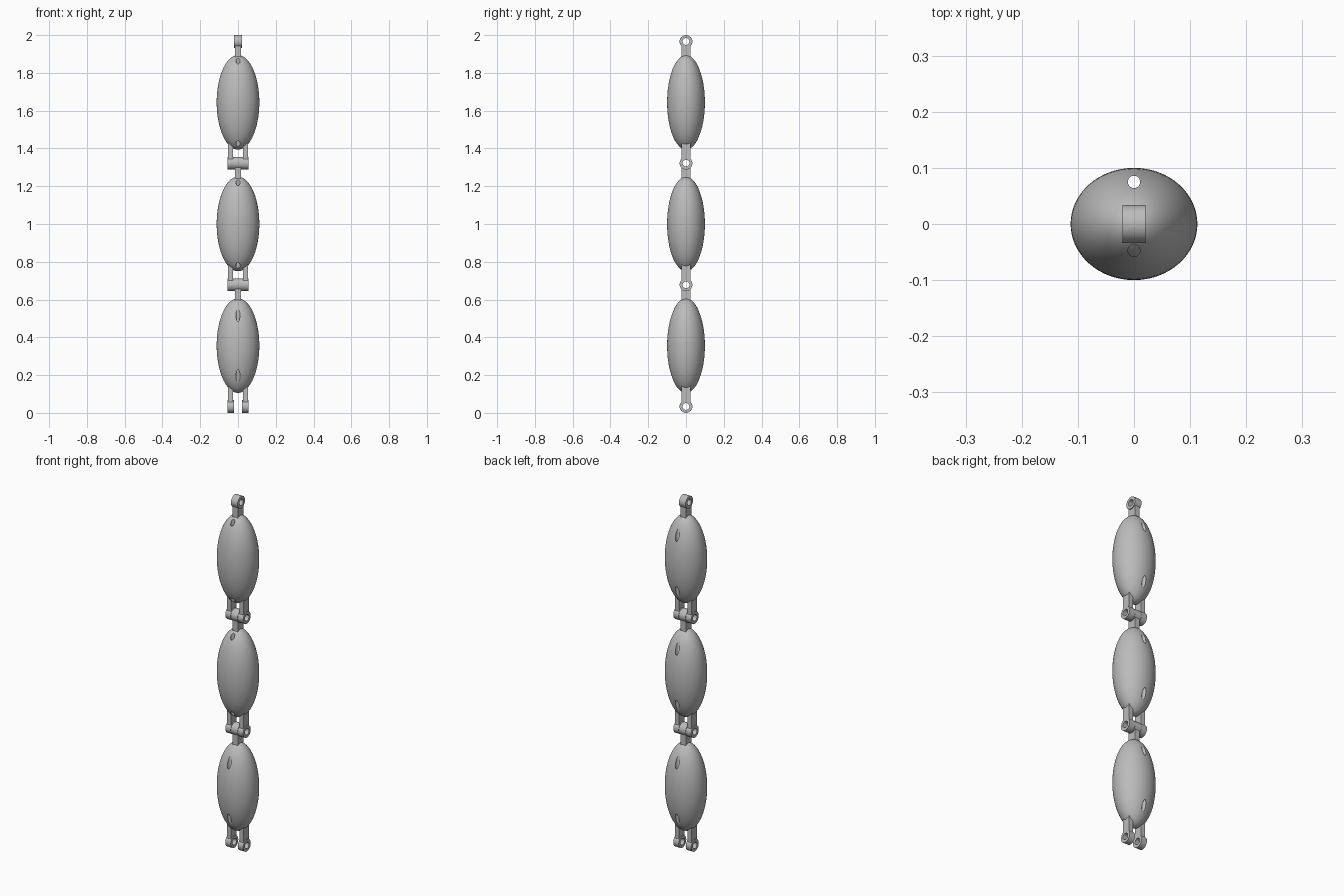
import bpy, bmesh, math
from mathutils import Matrix, Vector

if "Cube" in bpy.data.objects:
    bpy.data.objects.remove(bpy.data.objects["Cube"])

PITCH = 0.644          # distance between hinge axes
FIRST_EYE = 0.034      # height of the lowest hinge axis
EYE_R, BORE_R, HOLE_R = 0.034, 0.018, 0.011

grey = bpy.data.materials.new("plain_grey")
grey.use_nodes = True
colour = (0.5, 0.5, 0.5, 1)
grey.diffuse_color = colour
grey.node_tree.nodes["Principled BSDF"].inputs["Base Color"].default_value = colour


def finish(name, bm):
    bmesh.ops.recalc_face_normals(bm, faces=bm.faces)
    mesh = bpy.data.meshes.new(name)
    bm.to_mesh(mesh)
    bm.free()
    mesh.materials.append(grey)
    obj = bpy.data.objects.new(name, mesh)
    bpy.context.collection.objects.link(obj)
    return obj


def smooth(obj):
    bpy.ops.object.select_all(action="DESELECT")
    obj.select_set(True)
    bpy.context.view_layer.objects.active = obj
    bpy.ops.object.shade_smooth_by_angle(angle=math.radians(35))


def add_box(bm, low, high):
    low, high = Vector(low), Vector(high)
    place = Matrix.Translation((low + high) / 2) @ Matrix.Diagonal((*(high - low), 1))
    bmesh.ops.create_cube(bm, size=1, matrix=place)


def add_ring(bm, x0, x1, z):
    # rectangular section spun around the hinge axis
    section = [(x0, BORE_R), (x1, BORE_R), (x1, EYE_R), (x0, EYE_R)]
    verts = [bm.verts.new((x, 0, z + r)) for x, r in section]
    edges = [bm.edges.new((verts[i], verts[i - 1])) for i in range(4)]
    bmesh.ops.spin(bm, geom=verts + edges, cent=(0, 0, z), axis=(1, 0, 0),
                   angle=math.tau, steps=32, use_merge=True)
    bmesh.ops.remove_doubles(bm, verts=bm.verts, dist=0.00001)


def hinge_arm(name, x, half_eye, half_shank, eye_z, inner_z):
    bm = bmesh.new()
    add_ring(bm, x - half_eye, x + half_eye, eye_z)
    start = eye_z + math.copysign(0.022, inner_z - eye_z)
    add_box(bm, (x - half_shank, -0.025, min(start, inner_z)),
            (x + half_shank, 0.025, max(start, inner_z)))
    smooth(finish(name, bm))


def bead(name, z, hole_ys):
    bm = bmesh.new()
    bmesh.ops.create_uvsphere(bm, u_segments=64, v_segments=48, radius=1,
                              matrix=Matrix.Translation((0, 0, z))
                              @ Matrix.Diagonal((0.113, 0.1, 0.25, 1)))
    body = finish(name, bm)
    # vertical cord holes
    bm = bmesh.new()
    for y in hole_ys:
        bmesh.ops.create_cone(bm, cap_ends=True, segments=24, radius1=HOLE_R,
                              radius2=HOLE_R, depth=0.6,
                              matrix=Matrix.Translation((0, y, z)))
    cutter = finish("hole_cutter", bm)
    cutter.hide_render = True
    cut = body.modifiers.new("cord_holes", "BOOLEAN")
    cut.operation, cut.solver, cut.object = "DIFFERENCE", "EXACT", cutter
    bpy.context.view_layer.objects.active = body
    bpy.ops.object.modifier_apply(modifier=cut.name)
    bpy.data.objects.remove(cutter)
    smooth(body)


# three linked segments, each with a fork below and a single tab above
for i, part in enumerate(("lower", "middle", "upper")):
    low_eye = FIRST_EYE + i * PITCH
    high_eye = low_eye + PITCH
    centre = (low_eye + high_eye) / 2
    bead(part + "_body", centre, (0.075, -0.075 if i == 0 else -0.047))
    hinge_arm(part + "_tab", 0, 0.0205, 0.016, high_eye, centre + 0.21)
    for side, sign in (("left", 1), ("right", -1)):
        hinge_arm(f"{part}_{side}_fork", sign * 0.039, 0.017, 0.013,
                  low_eye, centre - 0.18)
